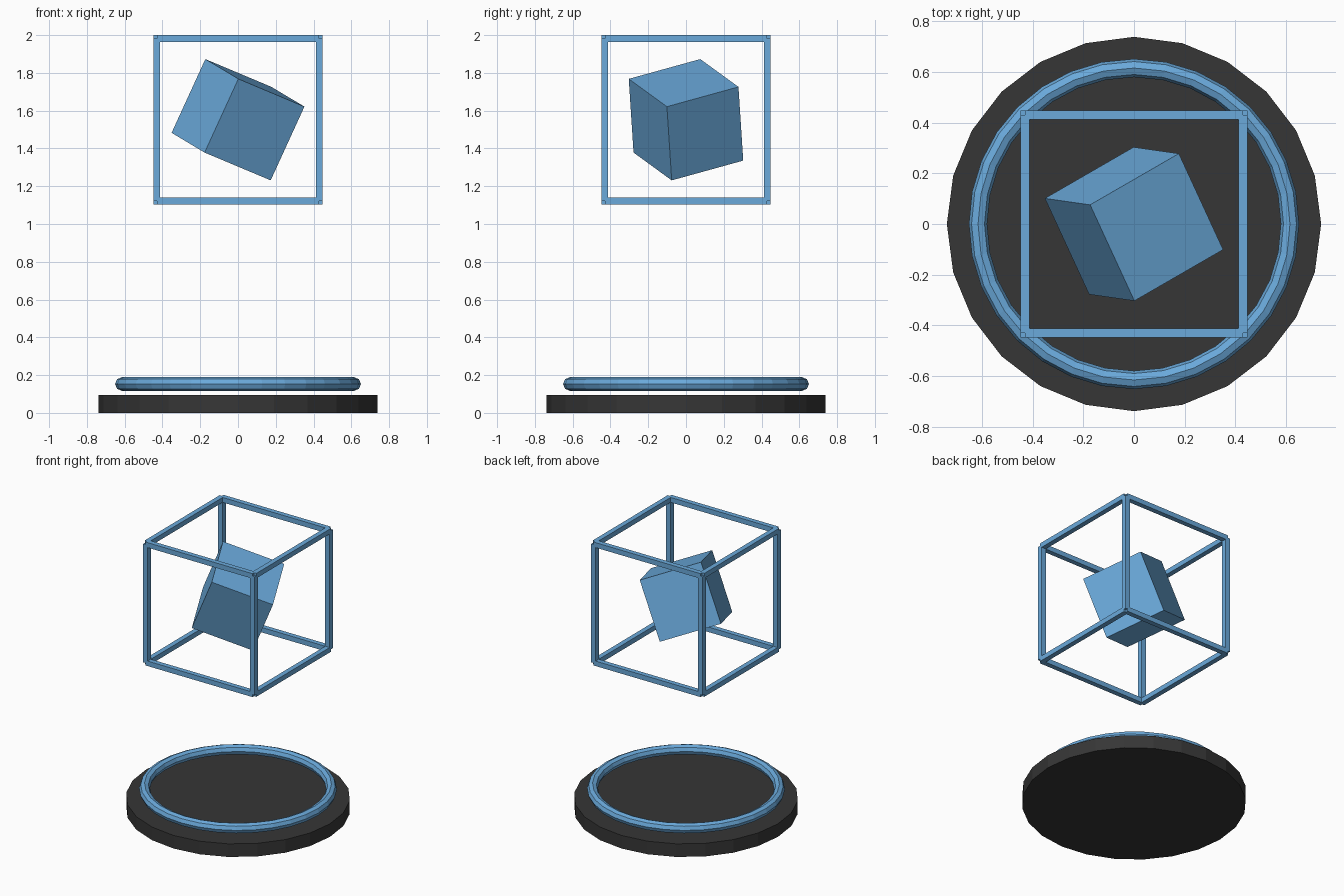
import bpy
from math import radians
from mathutils import Vector

if "Cube" in bpy.data.objects:
    bpy.data.objects.remove(bpy.data.objects["Cube"], do_unlink=True)


def make_material(name, colour):
    mat = bpy.data.materials.new(name)
    mat.use_nodes = True
    mat.diffuse_color = (*colour, 1)
    for node in mat.node_tree.nodes:
        if node.type == 'BSDF_PRINCIPLED':
            node.inputs["Base Color"].default_value = (*colour, 1)
    return mat


def finish(name, mat):
    obj = bpy.context.object
    obj.name = name
    obj.data.materials.append(mat)
    return obj


blue = make_material("sky blue", (0.145, 0.4, 0.71))
dark = make_material("charcoal", (0.037, 0.037, 0.037))

# Pedestal disc
BASE_HEIGHT = 0.095
bpy.ops.mesh.primitive_cylinder_add(vertices=24, radius=0.738, depth=BASE_HEIGHT,
                                    location=(0, 0, BASE_HEIGHT / 2))
finish("base_disc", dark)

# Ring hovering just above the pedestal
bpy.ops.mesh.primitive_torus_add(major_segments=32, minor_segments=8,
                                 major_radius=0.615, minor_radius=0.036,
                                 location=(0, 0, 0.153))
finish("floating_ring", blue)

# Open cage: four bars per axis, each ending on the centre lines of its
# neighbours so that every corner keeps a small notch
CENTRE = Vector((0, 0, 1.552))
HALF = 0.43
BAR = 0.036
for axis, label in enumerate("xyz"):
    for i, (a, b) in enumerate([(-1, -1), (1, -1), (-1, 1), (1, 1)], 1):
        offset = Vector((0, 0, 0))
        offset[(axis + 1) % 3] = a * HALF
        offset[(axis + 2) % 3] = b * HALF
        size = Vector((BAR, BAR, BAR))
        size[axis] = 2 * HALF
        bpy.ops.mesh.primitive_cube_add(size=1, location=CENTRE + offset)
        bar = finish(f"cage_bar_{label}_{i}", blue)
        bar.scale = size

# Tilted cube floating in the cage
bpy.ops.mesh.primitive_cube_add(size=0.43, location=CENTRE,
                                rotation=[radians(d) for d in (15, 20, 30)])
finish("inner_cube", blue)
